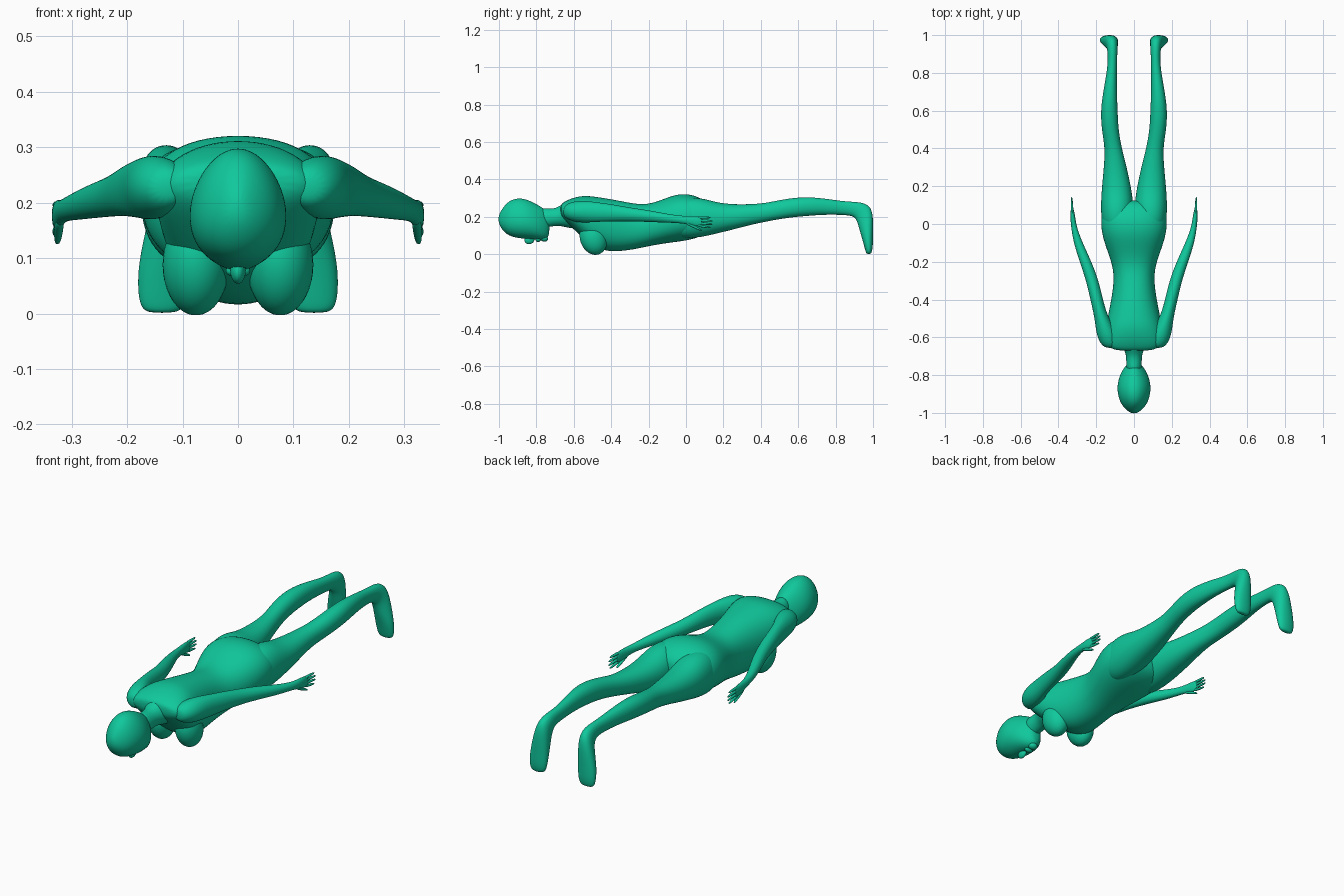
import bpy
import bmesh
from math import cos, sin, tau, copysign
from mathutils import Vector

cube = bpy.data.objects.get("Cube")
if cube:
    bpy.data.objects.remove(cube)

green = bpy.data.materials.new("sea green")
green.use_nodes = True
green.diffuse_color = (0.005, 0.58, 0.335, 1)
green.node_tree.nodes["Principled BSDF"].inputs["Base Color"].default_value = green.diffuse_color


def finish(name, bm, mirror, levels=2):
    """Turn a bmesh into a smooth object, optionally mirrored across x."""
    bmesh.ops.recalc_face_normals(bm, faces=bm.faces)
    mesh = bpy.data.meshes.new(name)
    bm.to_mesh(mesh)
    bm.free()
    for poly in mesh.polygons:
        poly.use_smooth = True
    mesh.materials.append(green)
    obj = bpy.data.objects.new(name, mesh)
    bpy.context.collection.objects.link(obj)
    if mirror:
        obj.modifiers.new("Mirror", "MIRROR").use_mirror_merge = False
    if levels:
        obj.modifiers.new("Subdivision", "SUBSURF").levels = levels
        obj.modifiers["Subdivision"].render_levels = levels
    return obj


def loft(name, rings, mirror=False, power=2.0, egg=0.0, segments=16):
    """Skin rings, each (x min, x max, underside point, upper point) with (y, z) points."""
    bm = bmesh.new()
    loops = []
    for x0, x1, under, upper in rings:
        low, high = Vector((0, *under)), Vector((0, *upper))
        loop = []
        for i in range(segments):
            c, s = cos(tau * i / segments), sin(tau * i / segments)
            c, s = (copysign(abs(v) ** (2 / power), v) for v in (c, s))
            p = (low + high) / 2 + (high - low) / 2 * s
            p.x = (x0 + x1) / 2 + (x1 - x0) / 2 * c * (1 - egg * s)
            loop.append(bm.verts.new(p))
        loops.append(loop)
    for a, b in zip(loops, loops[1:]):
        for i in range(segments):
            j = (i + 1) % segments
            bm.faces.new((a[i], a[j], b[j], b[i]))
    bm.faces.new(loops[0])
    bm.faces.new(loops[-1])
    return finish(name, bm, mirror)


def upright(rows):
    """Rings square to y: (y, x min, x max, z min, z max)."""
    return [(x0, x1, (y, z0), (y, z1)) for y, x0, x1, z0, z1 in rows]


def centred(rows):
    """Rings square to y and centred on x: (y, half width, z min, z max)."""
    return upright([(y, -w, w, z0, z1) for y, w, z0, z1 in rows])


def blob(name, centre, size, tilt=0.0, mirror=False):
    bm = bmesh.new()
    bmesh.ops.create_uvsphere(bm, u_segments=32, v_segments=20, radius=1)
    for v in bm.verts:
        p = Vector((v.co.x * size[0], v.co.y * size[1], v.co.z * size[2]))
        p.yz = p.y * cos(tilt) - p.z * sin(tilt), p.y * sin(tilt) + p.z * cos(tilt)
        v.co = p + Vector(centre)
    return finish(name, bm, mirror, 0)


# Head, with the face turned down
loft("head", centred([
    (-1.003, .012, .17, .205), (-.985, .042, .13, .242), (-.95, .072, .097, .287),
    (-.9, .088, .083, .304), (-.85, .09, .08, .296), (-.8, .076, .076, .27),
    (-.765, .056, .074, .25), (-.74, .036, .085, .225), (-.73, .015, .11, .19)]), egg=.15)
blob("nose", (0, -.837, .078), (.014, .027, .024), .35)
blob("lips", (0, -.79, .077), (.022, .014, .012))
blob("chin", (0, -.757, .083), (.022, .02, .016))

# Neck
loft("neck", centred([
    (-.79, .04, .13, .25), (-.74, .042, .145, .244), (-.7, .042, .15, .245),
    (-.67, .05, .15, .262), (-.63, .075, .14, .288), (-.58, .08, .13, .29)]))

# Torso from shoulders to seat
loft("torso", centred([
    (-.672, .09, .215, .262), (-.655, .135, .185, .28), (-.61, .155, .14, .302),
    (-.55, .15, .085, .316), (-.5, .143, .045, .312), (-.45, .133, .02, .305),
    (-.39, .121, .01, .295), (-.3, .108, .019, .277), (-.22, .115, .036, .265),
    (-.14, .145, .052, .288), (-.06, .172, .062, .322), (.01, .18, .072, .326),
    (.07, .168, .088, .308), (.11, .13, .115, .275), (.125, .07, .15, .24)]), power=2.25)
blob("breasts", (.076, -.495, .088), (.06, .072, .093), .3, True)

# Legs running into the downturned feet
legs = upright([
    (-.08, .03, .13, .11, .24), (-.02, .012, .17, .08, .3), (.08, .0, .178, .088, .306),
    (.16, .008, .174, .108, .278), (.25, .026, .166, .13, .268), (.33, .045, .158, .152, .268),
    (.41, .066, .156, .17, .272), (.49, .08, .17, .185, .288), (.57, .085, .177, .197, .302),
    (.65, .088, .172, .204, .307), (.74, .091, .156, .211, .299), (.83, .09, .141, .21, .285)])
feet = [
    (.089, .139, (.88, .206), (.89, .281)), (.086, .142, (.903, .196), (.95, .277)),
    (.085, .15, (.916, .17), (.992, .252)), (.083, .165, (.927, .13), (1.002, .19)),
    (.084, .181, (.942, .08), (1.0, .1)), (.088, .182, (.953, .04), (1.0, .04)),
    (.096, .176, (.961, .01), (.993, .008)), (.115, .16, (.967, .001), (.986, .001))]
loft("legs", legs + feet, True, 2.15)

# Arms, swept out and slightly down to the hands
loft("arms", upright([
    (-.657, .1, .15, .205, .25), (-.635, .085, .178, .185, .272), (-.59, .085, .198, .17, .286),
    (-.53, .115, .206, .168, .286), (-.47, .145, .215, .172, .278), (-.39, .166, .234, .175, .267),
    (-.3, .187, .254, .175, .25), (-.2, .224, .288, .172, .236), (-.1, .272, .32, .168, .216),
    (-.02, .302, .333, .166, .204), (.03, .31, .337, .153, .206), (.07, .317, .336, .146, .204),
    (.085, .322, .333, .155, .197)]), True)


# Fingers and thumb
def finger(name, start, end, radius):
    rows = []
    for t, r in ((0, .9), (.3, 1), (.75, .8), (.95, .55), (1, .2)):
        x, y, z = Vector(start).lerp(Vector(end), t)
        rows.append((y, x - r * radius, x + r * radius, z - r * radius, z + r * radius))
    loft(name, upright(rows), True, segments=8)


for i, name in enumerate(("index", "middle", "ring", "little")):
    reach = .132 + .01 * (i in (1, 2))
    finger(name + "_fingers", (.327, .06, .154 + .014 * i), (.33, reach, .142 + .018 * i), .0075)
finger("thumbs", (.322, .0, .168), (.326, .085, .127), .0095)
